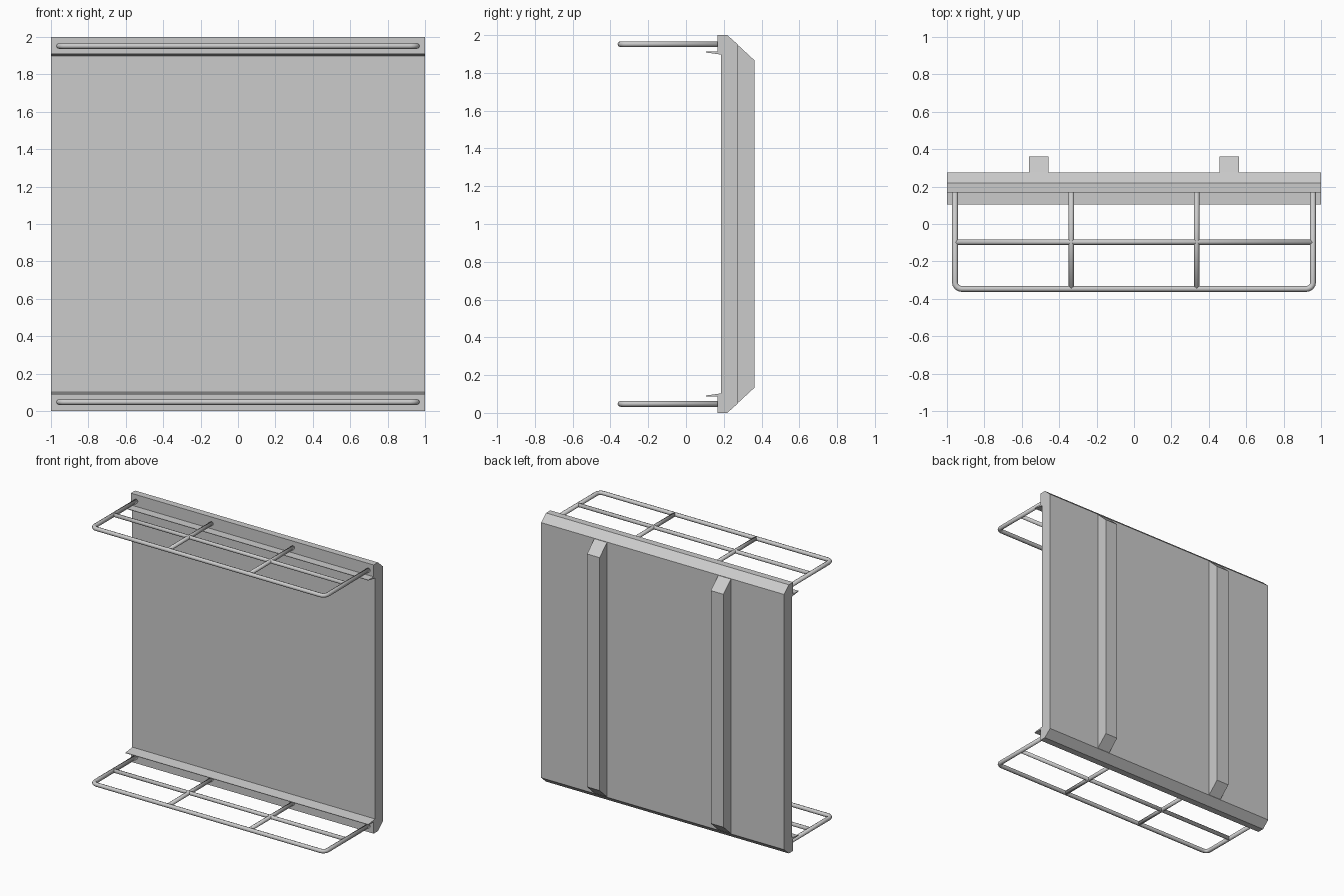
import bpy, math
from mathutils import Vector

if "Cube" in bpy.data.objects:
    bpy.data.objects.remove(bpy.data.objects["Cube"])


def make_object(name, verts, faces, smooth=False):
    mesh = bpy.data.meshes.new(name)
    mesh.from_pydata(verts, [], faces)
    obj = bpy.data.objects.new(name, mesh)
    bpy.context.collection.objects.link(obj)
    if smooth:
        mesh.shade_smooth()
    return obj


def extrude_x(name, profile, x0, x1):
    """Closed (y, z) profile, listed clockwise, extruded along x."""
    n = len(profile)
    verts = [(x, y, z) for x in (x0, x1) for y, z in profile]
    faces = [(i, (i + 1) % n, n + (i + 1) % n, n + i) for i in range(n)]
    faces += [tuple(reversed(range(n))), tuple(range(n, 2 * n))]
    return make_object(name, verts, faces)


def tube(name, path, z, radius=0.0155, sides=8):
    """Round bar following a path in a horizontal plane, mitred at bends."""
    pts = [Vector(p) for p in path]
    dirs = [(b - a).normalized() for a, b in zip(pts, pts[1:])]
    verts, faces = [], []
    for i, p in enumerate(pts):
        d0, d1 = dirs[max(i - 1, 0)], dirs[min(i, len(dirs) - 1)]
        t = (d0 + d1).normalized()
        side = Vector((t.y, -t.x)) / t.dot(d1)
        for k in range(sides):
            a = math.tau * k / sides
            q = p + side * radius * math.cos(a)
            verts.append((q.x, q.y, z + radius * math.sin(a)))
    for i in range(len(pts) - 1):
        for k in range(sides):
            a, b = i * sides + k, i * sides + (k + 1) % sides
            faces.append((a, b, b + sides, a + sides))
    last = (len(pts) - 1) * sides
    faces += [tuple(reversed(range(sides))), tuple(range(last, last + sides))]
    return make_object(name, verts, faces, smooth=True)


def mirrored(half):
    """Complete an upper half profile with its reflection about z = 1."""
    return half + [(y, 2 - z) for y, z in reversed(half)]


# Panel with thicker front bands and chamfered back edges
extrude_x("panel", mirrored([(0.184, 1.9), (0.168, 1.9), (0.168, 2.0), (0.218, 2.0),
                             (0.275, 1.95)]), -1, 1)

# Thin wedge lips along the inner edge of each band
lip = [(0.184, 1.897), (0.105, 1.908), (0.105, 1.912), (0.184, 1.912)]
extrude_x("upper_lip", lip, -1, 1)
extrude_x("lower_lip", [(y, 2 - z) for y, z in reversed(lip)], -1, 1)

# Two vertical ribs on the back, continuing the chamfer slope
for side, x in (("left", -0.51), ("right", 0.51)):
    extrude_x(side + "_back_rib", mirrored([(0.22, 1.998), (0.362, 1.867)]),
              x - 0.052, x + 0.052)

# Bent rail outline with rounded front corners
ex, ey, r = 0.957, -0.347, 0.035
corner = [(ex - r + r * math.cos(a), ey + r - r * math.sin(a))
          for a in (math.pi / 2 * i / 4 for i in range(5))]
half_rail = [(ex, 0.18)] + corner
rail = half_rail + [(-x, y) for x, y in reversed(half_rail)]

# Upper and lower rail racks
for level, z in (("lower", 0.048), ("upper", 1.952)):
    tube(level + "_rail", rail, z)
    tube(level + "_long_bar", [(-ex, -0.097), (ex, -0.097)], z, 0.0145)
    for side, x in (("left", -0.335), ("right", 0.335)):
        tube(f"{level}_{side}_cross_bar", [(x, 0.18), (x, ey)], z, 0.0145)
